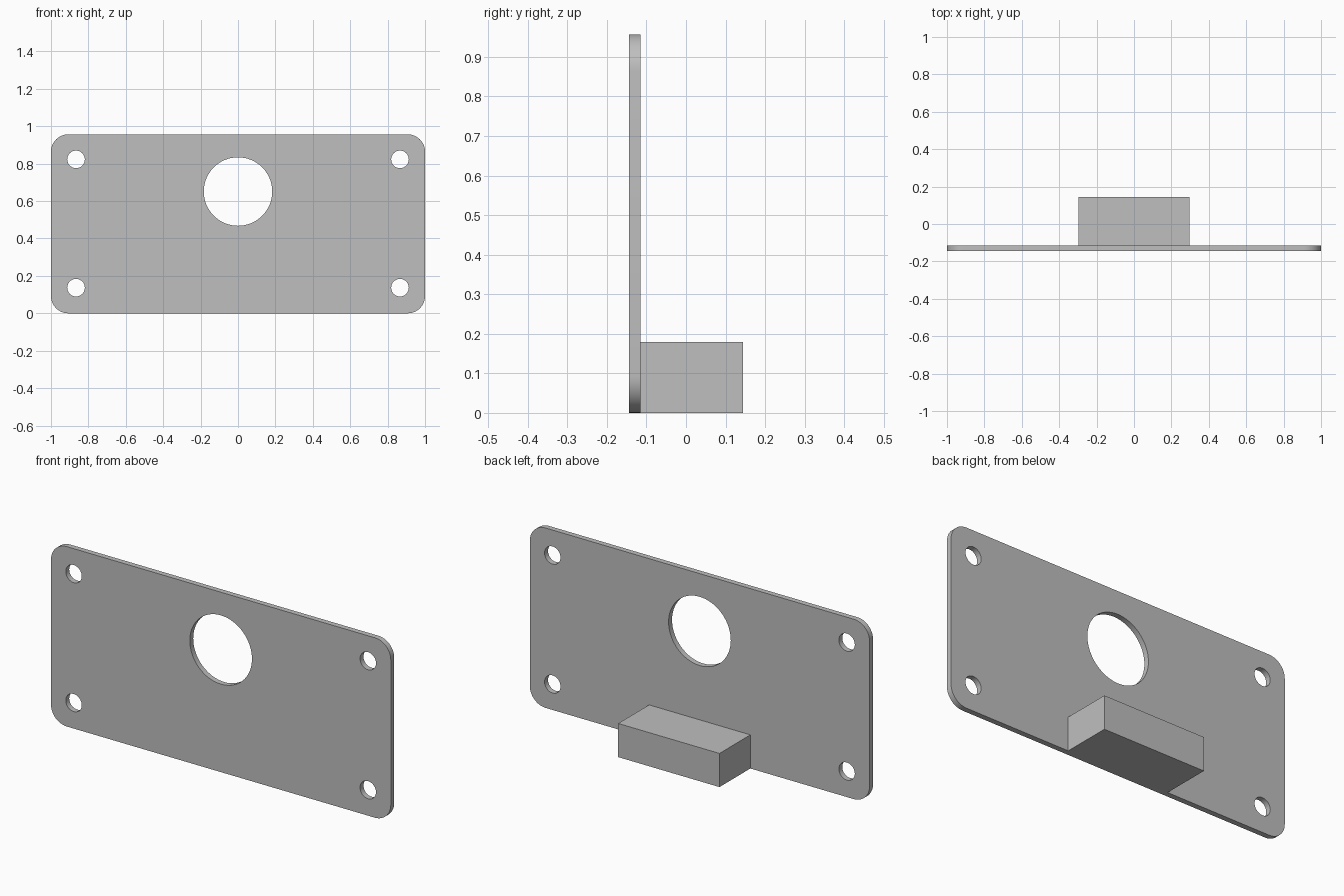
import bpy, bmesh, math

if "Cube" in bpy.data.objects:
    bpy.data.objects.remove(bpy.data.objects["Cube"])

WIDTH, HEIGHT = 2.0, 0.957
Y_FRONT, Y_JOIN, Y_BACK = -0.144, -0.115, 0.144
CORNER = 0.093

grey = bpy.data.materials.new("grey")
grey.diffuse_color = (0.52, 0.52, 0.52, 1)
grey.use_nodes = True
grey.node_tree.nodes["Principled BSDF"].inputs["Base Color"].default_value = grey.diffuse_color


def arc(cx, cz, r, start, end, n):
    """Points along an arc in the plate's x-z plane, end point included."""
    return [(cx + r * math.cos(start + (end - start) * i / n),
             cz + r * math.sin(start + (end - start) * i / n)) for i in range(n + 1)]


def circle(cx, cz, r, n):
    return arc(cx, cz, r, 0, 2 * math.pi, n)[:-1]


def make_object(name, bm):
    mesh = bpy.data.meshes.new(name)
    bm.to_mesh(mesh)
    bm.free()
    mesh.materials.append(grey)
    obj = bpy.data.objects.new(name, mesh)
    bpy.context.collection.objects.link(obj)
    return obj


# Plate outline with rounded corners
outline = []
corners = [(1, 1), (-1, 1), (-1, -1), (1, -1)]
for k, (sx, sz) in enumerate(corners):
    outline += arc(sx * (WIDTH / 2 - CORNER), HEIGHT / 2 + sz * (HEIGHT / 2 - CORNER),
                   CORNER, k * math.pi / 2, (k + 1) * math.pi / 2, 12)

# Large round opening and four screw holes
loops = [outline, circle(0, 0.651, 0.183, 64)]
loops += [circle(sx * 0.866, 0.48 + sz * 0.343, 0.047, 32) for sx, sz in corners]

# Plate: filled sheet with holes, thickened
bm = bmesh.new()
edges = []
for loop in loops:
    verts = [bm.verts.new((x, (Y_FRONT + Y_JOIN) / 2, z)) for x, z in loop]
    edges += [bm.edges.new((verts[i - 1], verts[i])) for i in range(len(verts))]
bmesh.ops.triangle_fill(bm, edges=edges, use_beauty=True, normal=(0, -1, 0))
bmesh.ops.recalc_face_normals(bm, faces=bm.faces[:])
plate = make_object("mounting_plate", bm)
bpy.context.view_layer.objects.active = plate
plate.select_set(True)
solid = plate.modifiers.new("thickness", 'SOLIDIFY')
solid.thickness = Y_JOIN - Y_FRONT
solid.offset = 0
bpy.ops.object.modifier_apply(modifier=solid.name)
bpy.ops.object.shade_smooth_by_angle(angle=math.radians(30))

# Block standing out from the lower back of the plate
bm = bmesh.new()
bmesh.ops.create_cube(bm, size=1)
bmesh.ops.scale(bm, vec=(0.596, Y_BACK - Y_JOIN, 0.179), verts=bm.verts)
bmesh.ops.translate(bm, vec=(0, (Y_BACK + Y_JOIN) / 2, 0.0895), verts=bm.verts)
make_object("rear_block", bm)
